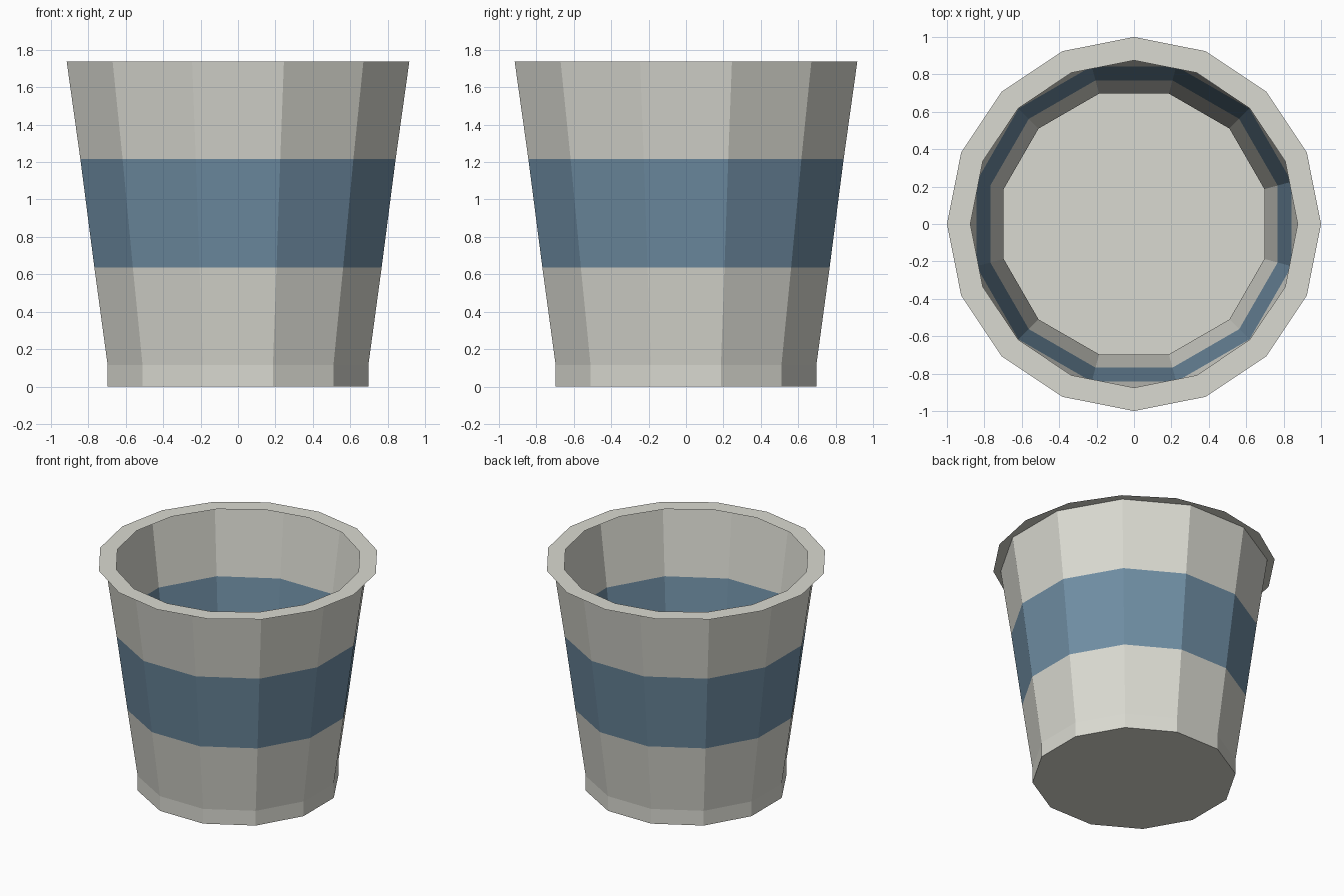
import bpy
import bmesh
from math import cos, sin, pi

cube = bpy.data.objects.get("Cube")
if cube:
    bpy.data.objects.remove(cube, do_unlink=True)


def make_material(name, rgb):
    mat = bpy.data.materials.new(name)
    mat.use_nodes = True
    mat.diffuse_color = (*rgb, 1)
    bsdf = mat.node_tree.nodes["Principled BSDF"]
    bsdf.inputs["Base Color"].default_value = (*rgb, 1)
    return mat


grey = make_material("pale grey", (0.70, 0.70, 0.64))
blue = make_material("dusty blue", (0.16, 0.27, 0.37))


def lathe(name, profile, sides, turn=0.0, floor=False, band=None):
    """Spin (radius, height) points; the strip numbered band is blue."""
    bm = bmesh.new()
    angles = [2 * pi * (i + turn) / sides for i in range(sides)]
    rings = [[bm.verts.new((r * cos(a), r * sin(a), z)) for a in angles]
             for r, z in profile]
    for k, (low, high) in enumerate(zip(rings, rings[1:])):
        for i in range(sides):
            j = (i + 1) % sides
            face = bm.faces.new((low[i], low[j], high[j], high[i]))
            face.material_index = 1 if k == band else 0
    if floor:
        bm.faces.new(rings[0][::-1])
    mesh = bpy.data.meshes.new(name)
    bm.to_mesh(mesh)
    bm.free()
    mesh.materials.append(grey)
    mesh.materials.append(blue)
    obj = bpy.data.objects.new(name, mesh)
    bpy.context.collection.objects.link(obj)
    return obj


# Open twelve-sided cup: thin wall, short straight foot, blue band, closed floor
# Profile gives the distance to the flat sides, converted to corner radius
flats = [(0.697, 0), (0.697, 0.115), (0.768, 0.637), (0.843, 1.217), (0.916, 1.738)]
cup = [(d / cos(pi / 12), z) for d, z in flats]
lathe("cup_body", cup, 12, turn=0.5, floor=True, band=2)

# Flat sixteen-sided lip lying on the top edge, facing up
lathe("cup_rim", [(1.0, 1.74), (0.875, 1.74)], 16)
